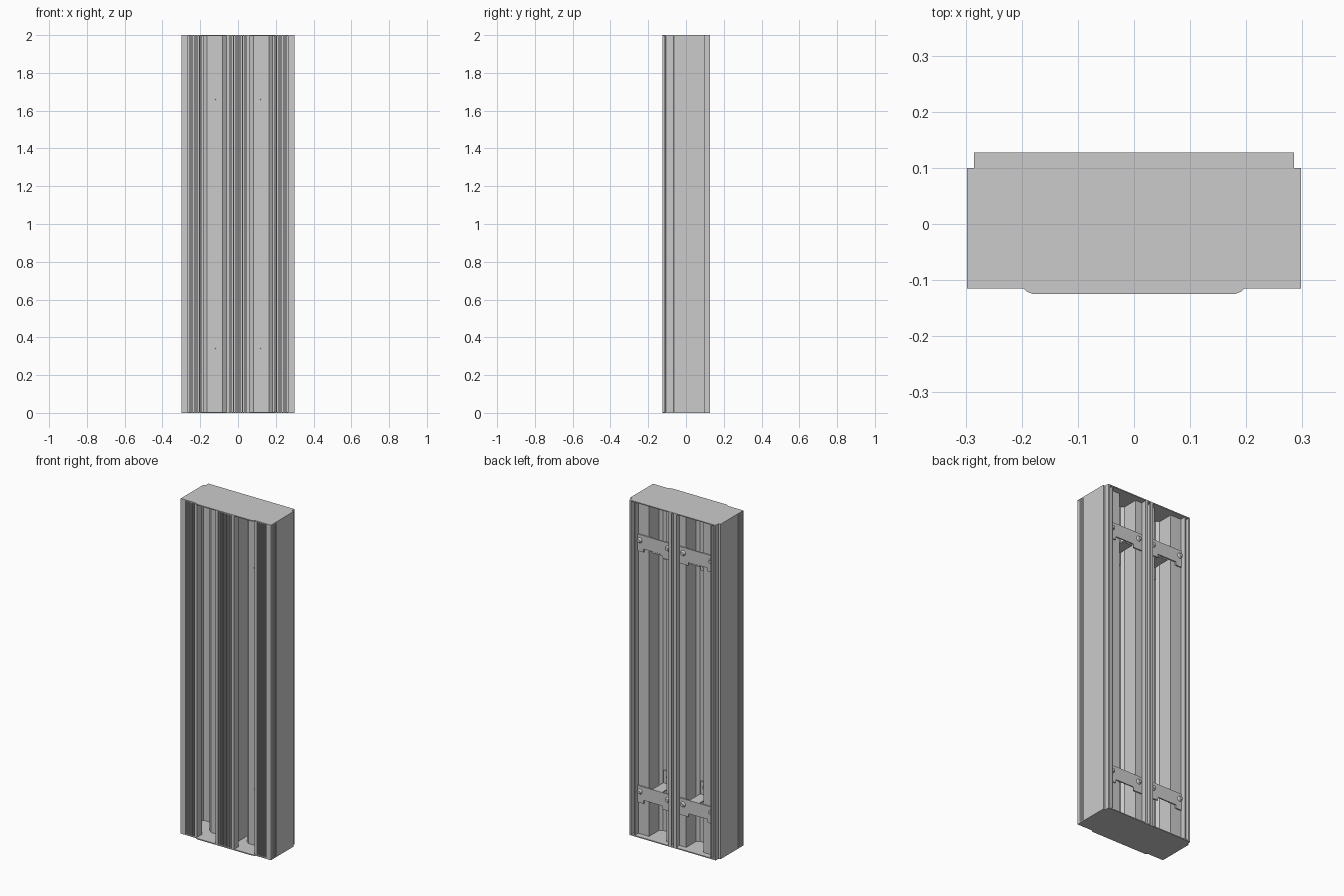
import bpy, bmesh, math
from mathutils import Matrix

cube = bpy.data.objects.get("Cube")
if cube:
    bpy.data.objects.remove(cube, do_unlink=True)

metal = bpy.data.materials.new("brushed grey metal")
grey = (0.6, 0.6, 0.6, 1)
metal.diffuse_color = grey
metal.use_nodes = True
metal.node_tree.nodes["Principled BSDF"].inputs["Base Color"].default_value = grey

CAP = 0.006
LOW, HIGH = CAP, 2 - CAP


def finish(name, bm):
    bmesh.ops.recalc_face_normals(bm, faces=bm.faces)
    mesh = bpy.data.meshes.new(name)
    bm.to_mesh(mesh)
    bm.free()
    mesh.materials.append(metal)
    obj = bpy.data.objects.new(name, mesh)
    bpy.context.collection.objects.link(obj)


def prism(bm, outline, z0, z1):
    """Extrude a plan outline upward."""
    face = bm.faces.new([bm.verts.new((x, y, z0)) for x, y in outline])
    top = bmesh.ops.extrude_face_region(bm, geom=[face])["geom"]
    bmesh.ops.translate(bm, vec=(0, 0, z1 - z0),
                        verts=[v for v in top if isinstance(v, bmesh.types.BMVert)])


def box(bm, x0, x1, y0, y1, z0=LOW, z1=HIGH):
    prism(bm, [(x0, y0), (x1, y0), (x1, y1), (x0, y1)], z0, z1)


def knob(bm, x, y, z, radius, depth):
    """Domed screw head along the y axis; the sign of depth sets its direction."""
    turn = Matrix.Rotation(-math.copysign(math.pi / 2, depth), 4, "X")
    bmesh.ops.create_cone(bm, cap_ends=True, segments=16, radius1=radius, radius2=radius * 0.6,
                          depth=abs(depth), matrix=Matrix.Translation((x, y + depth / 2, z)) @ turn)


# End caps
right = [(0.18, -0.125), (0.19, -0.121), (0.197, -0.115),
         (0.298, -0.115), (0.298, 0.1), (0.285, 0.1), (0.285, 0.127)]
outline = right + [(-x, y) for x, y in reversed(right)]
for name, z in (("bottom_cap", 0), ("top_cap", 2 - CAP)):
    bm = bmesh.new()
    prism(bm, outline, z, z + CAP)
    finish(name, bm)

for side, s in (("left", 1), ("right", -1)):
    # Side rail: fluted outer wall, finned front and stepped back
    bm = bmesh.new()
    wall = [(0.288, -0.115), (0.298, -0.115)]
    for y in (-0.108, -0.095, -0.082, -0.069):
        wall += [(0.298, y), (0.296, y + 0.001), (0.296, y + 0.004), (0.298, y + 0.005)]
    wall += [(0.298, 0.1), (0.285, 0.1), (0.285, 0.127), (0.274, 0.127), (0.274, 0.09), (0.288, 0.09)]
    prism(bm, [(s * x, y) for x, y in wall], LOW, HIGH)
    box(bm, s * 0.27, s * 0.29, -0.115, -0.105)
    box(bm, s * 0.198, s * 0.29, -0.093, -0.086)
    for i in range(6):
        x = 0.2 + i * 0.013
        box(bm, s * x, s * (x + 0.006), -0.115, -0.09)
    box(bm, s * 0.19, s * 0.199, -0.115, -0.07)
    box(bm, s * 0.25, s * 0.257, 0.09, 0.125)
    finish(side + "_side_rail", bm)

    # Bay tray: back flanges, side walls and a floor with bevelled corners
    bm = bmesh.new()
    tray = [(0.29, 0.092), (0.179, 0.092), (0.179, 0.0), (0.161, -0.014),
            (0.084, -0.014), (0.066, 0.0), (0.066, 0.092), (0.015, 0.092),
            (0.015, 0.085), (0.06, 0.085), (0.06, -0.003), (0.082, -0.02),
            (0.163, -0.02), (0.185, -0.003), (0.185, 0.085), (0.29, 0.085)]
    prism(bm, [(s * x, y) for x, y in tray], LOW, HIGH)
    finish(side + "_bay_tray", bm)

    for level, base, shelf, tab, screw in (("lower", 0.195, 0.288, 0.37, 0.34),
                                           ("upper", 1.695, 1.705, 1.63, 1.66)):
        # Strap with deeper ends, shelf and tray tab
        bm = bmesh.new()
        for x0, x1, drop in ((0.026, 0.085, 0), (0.085, 0.21, 0.02), (0.21, 0.256, 0)):
            box(bm, s * x0, s * x1, 0.092, 0.099, base + drop, base + 0.1)
        box(bm, s * 0.09, s * 0.155, -0.014, 0.095, shelf, shelf + 0.007)
        box(bm, s * 0.09, s * 0.155, -0.014, -0.007, shelf, tab)
        finish(f"{side}_{level}_bracket", bm)

        bm = bmesh.new()
        for x in (0.05, 0.236):
            knob(bm, s * x, 0.099, base + 0.066, 0.016, 0.012)
        knob(bm, s * 0.12, -0.007, screw, 0.014, 0.012)
        knob(bm, s * 0.12, -0.02, screw, 0.003, -0.002)
        finish(f"{side}_{level}_screws", bm)

# Centre rail: finned front, hollow web and slotted back
bm = bmesh.new()
box(bm, -0.055, 0.055, -0.093, -0.086)
for i in range(-3, 4):
    box(bm, i * 0.012 - 0.003, i * 0.012 + 0.003, -0.122, -0.09)
for s in (1, -1):
    box(bm, s * 0.045, s * 0.062, -0.125, -0.086)
    box(bm, s * 0.016, s * 0.022, -0.09, 0.127)
    box(bm, s * 0.008, s * 0.026, 0.119, 0.127)
finish("centre_rail", bm)
